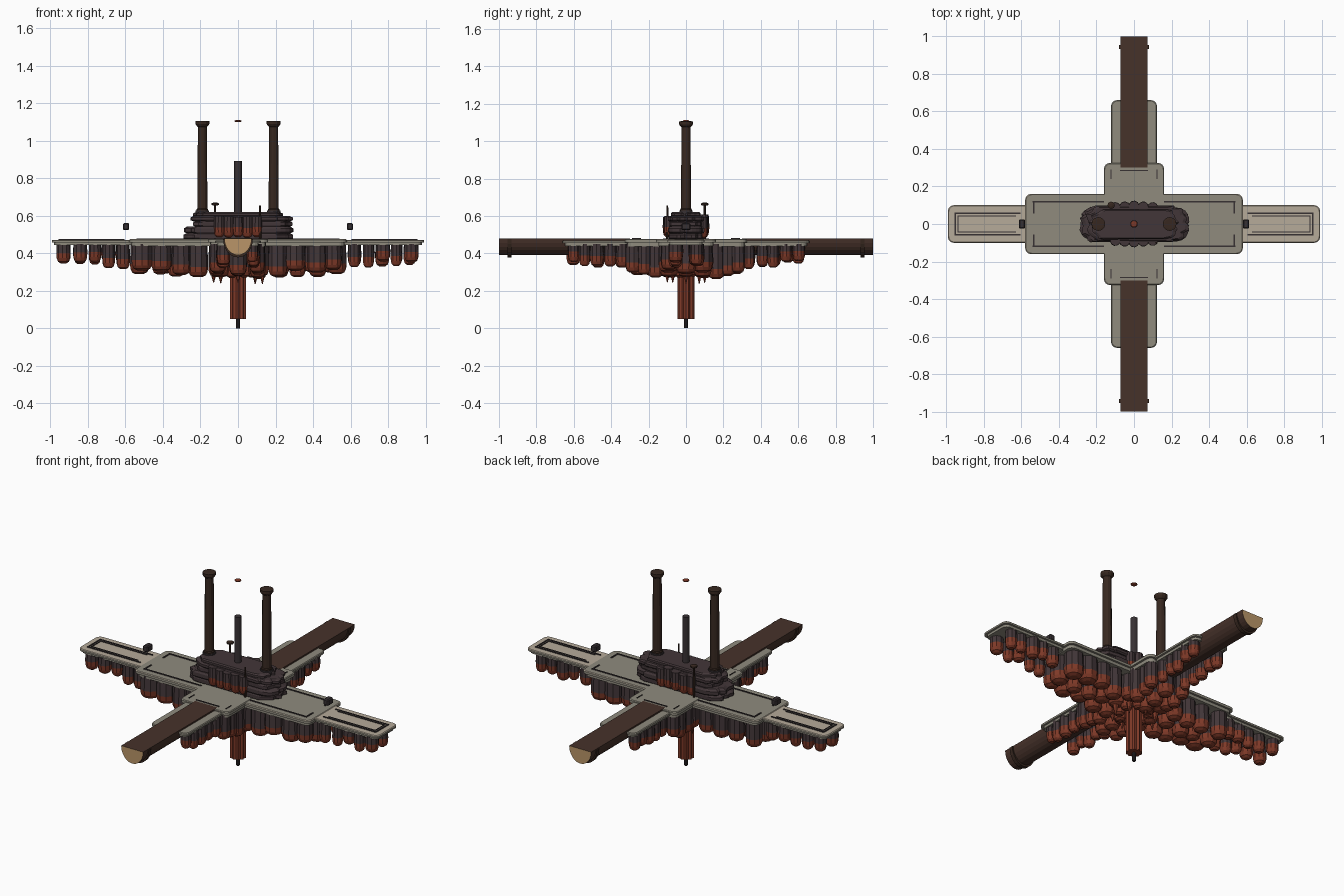
import bpy, bmesh, math, random
from mathutils import Vector

random.seed(7)
cube = bpy.data.objects.get("Cube")
if cube:
    bpy.data.objects.remove(cube)


def material(name, r, g, b):
    m = bpy.data.materials.new(name)
    m.use_nodes = True
    c = tuple((v / 255) ** 2.2 for v in (r, g, b)) + (1,)
    m.diffuse_color = c
    m.node_tree.nodes["Principled BSDF"].inputs["Base Color"].default_value = c
    return m


BEIGE = material("pale stone", 180, 169, 152)
GREY = material("grey stone", 142, 138, 125)
ROCK = material("dark rock", 68, 57, 59)
RUST = material("rust rock", 126, 60, 44)
BARK = material("bark brown", 72, 53, 46)
CUT = material("cut wood", 184, 148, 104)
POST = material("post brown", 58, 44, 37)
IRON = material("dark iron", 58, 52, 54)


def finish(bm, name, mats):
    bmesh.ops.recalc_face_normals(bm, faces=bm.faces[:])
    me = bpy.data.meshes.new(name)
    bm.to_mesh(me)
    bm.free()
    for m in mats:
        me.materials.append(m)
    ob = bpy.data.objects.new(name, me)
    bpy.context.collection.objects.link(ob)
    return ob


def loft(bm, rings):
    """Skin a list of equal-length point rings and close both ends."""
    vs = [[bm.verts.new(p) for p in ring] for ring in rings]
    n = len(vs[0])
    for a, b in zip(vs, vs[1:]):
        for i in range(n):
            j = (i + 1) % n
            bm.faces.new((a[i], a[j], b[j], b[i]))
    return bm.faces.new(vs[0]), bm.faces.new(vs[-1])


def circle(x, y, z, r, n=8, ry=None, turn=0.0):
    ry = ry or r
    return [Vector((x + r * math.cos(turn + math.tau * i / n),
                    y + ry * math.sin(turn + math.tau * i / n), z)) for i in range(n)]


def turned(name, x, y, profile, mat, n=10):
    bm = bmesh.new()
    loft(bm, [circle(x, y, z, r, n) for r, z in profile])
    return finish(bm, name, [mat])


def rounded(cx, cy, hx, hy, r, z, seg=4):
    pts = []
    for k, (sx, sy) in enumerate(((1, 1), (-1, 1), (-1, -1), (1, -1))):
        for i in range(seg + 1):
            a = math.pi / 2 * (k + i / seg)
            pts.append(Vector((cx + sx * (hx - r) + r * math.cos(a),
                               cy + sy * (hy - r) + r * math.sin(a), z)))
    return pts


def slab(name, cx, cy, hx, hy, bottom, top, rim, panel, border=0.035):
    """Rounded deck plate with an overhanging lip and an inset top panel."""
    bm = bmesh.new()
    lip = (bottom + top) / 2
    _, face = loft(bm, [rounded(cx, cy, hx - d, hy - d, 0.03, z) for d, z in
                        ((0.012, bottom), (0.012, lip), (0, lip), (0, top - 0.004), (0.004, top))])
    for f in bm.faces:
        f.material_index = 2
    face.material_index = 0
    bmesh.ops.inset_individual(bm, faces=[face], thickness=border)
    for f in bm.faces:
        f.normal_update()
        if f.calc_center_median().z > top - 0.003 and f is not face:
            f.material_index = 0
    face.material_index = 1
    return finish(bm, name, [rim, panel, GREY])


def boxes(name, items, mat):
    bm = bmesh.new()
    for x, y, z, sx, sy, sz in items:
        ret = bmesh.ops.create_cube(bm, size=1)
        for v in ret["verts"]:
            v.co = Vector((x + v.co.x * sx, y + v.co.y * sy, z + v.co.z * sz))
    return finish(bm, name, [mat])


# Cross-shaped deck
slab("central_deck", 0, 0, 0.58, 0.16, 0.44, 0.476, BEIGE, GREY, 0.04)
slab("cross_deck", 0, 0, 0.16, 0.325, 0.438, 0.478, GREY, GREY)
for s, side in ((1, "left"), (-1, "right")):
    slab(side + "_wing_deck", s * 0.77, 0, 0.222, 0.10, 0.445, 0.473, BEIGE, BEIGE, 0.03)
for s, side in ((1, "back"), (-1, "front")):
    slab(side + "_arm_deck", 0, s * 0.475, 0.122, 0.185, 0.44, 0.469, GREY, GREY)

# Dark seams on the deck
seams = []
for s in (-1, 1):
    for t in (-1, 1):
        seams += [(s * 0.78, t * 0.058, 0.474, 0.35, 0.008, 0.006),
                  (s * 0.785, t * 0.043, 0.474, 0.31, 0.004, 0.006),
                  (s * 0.35, t * 0.118, 0.477, 0.38, 0.008, 0.006),
                  (s * 0.535, t * 0.087, 0.477, 0.008, 0.062, 0.006),
                  (s * 0.122, t * 0.265, 0.479, 0.004, 0.05, 0.006)]
    seams += [(s * 0.952, 0, 0.474, 0.008, 0.12, 0.006),
              (s * 0.938, 0, 0.474, 0.004, 0.09, 0.006),
              (0, s * 0.285, 0.479, 0.15, 0.006, 0.006)]
boxes("deck_seams", seams, IRON)


# Half logs reaching out to the front and back
def half_round(y, r, depth, top):
    return [Vector((r * math.cos(a), y, top - depth * math.sin(a)))
            for a in (math.pi * i / 12 for i in range(13))]


for s, side in ((1, "back"), (-1, "front")):
    bm = bmesh.new()
    _, end = loft(bm, [half_round(s * y, 0.073, 0.088, 0.479) for y in (0.3, 1.0)])
    end.material_index = 1
    finish(bm, side + "_half_log", [BARK, CUT])
    bm = bmesh.new()
    loft(bm, [half_round(s * y, 0.079, 0.097, 0.476) for y in (0.932, 0.955)])
    finish(bm, side + "_log_band", [POST])


# Hanging stone columns with rusty domed tips
def column(bm, x, y, r, bottom, top=0.45, tip=0.055):
    start = len(bm.faces)
    turn = random.uniform(0, 1)
    rings = [(r * 0.94, top), (r, bottom + tip), (r * 0.95, bottom + tip * 0.5),
             (r * 0.78, bottom + tip * 0.17), (r * 0.42, bottom)]
    loft(bm, [circle(x, y, z, q, 10, turn=turn) for q, z in rings])
    bm.faces.ensure_lookup_table()
    for f in bm.faces[start:]:
        if f.calc_center_median().z < bottom + tip:
            f.material_index = 1


def jitter(v, a):
    return v + random.uniform(-a, a)


bm = bmesh.new()
for s in (-1, 1):
    for t in (-1, 1):
        for i in range(5):
            column(bm, s * jitter(0.615 + 0.077 * i, 0.008), t * jitter(0.055, 0.006),
                   jitter(0.035, 0.005), jitter(0.33 + 0.006 * i, 0.016))
        for i in range(5):
            column(bm, s * jitter(0.11 + 0.1 * i, 0.012), t * jitter(0.095, 0.008),
                   jitter(0.053, 0.007), jitter(0.285 + 0.004 * i, 0.018))
        for i in range(3):
            column(bm, s * jitter(0.105, 0.006), t * jitter(0.16 + 0.06 * i, 0.006),
                   jitter(0.042, 0.004), jitter(0.275 + 0.01 * i, 0.015))
        for i in range(5):
            column(bm, s * jitter(0.08, 0.004), t * jitter(0.34 + 0.066 * i, 0.006),
                   jitter(0.034, 0.004), jitter(0.325 + 0.006 * i, 0.014))
    for i in range(5):
        column(bm, s * jitter(0.12 + 0.1 * i, 0.01), 0, jitter(0.05, 0.006), jitter(0.285, 0.015))
    for i in range(3):
        column(bm, 0, s * jitter(0.1 + 0.08 * i, 0.006), 0.048, jitter(0.275, 0.015))
for i in range(8):
    a = math.tau * (i + 0.5) / 8
    column(bm, 0.085 * math.cos(a), 0.085 * math.sin(a), 0.036, jitter(0.285, 0.015))
finish(bm, "hanging_stones", [ROCK, RUST])

# Small spikes around the pillar
bm = bmesh.new()
for i in range(8):
    a = math.tau * i / 8
    x, y = 0.13 * math.cos(a), 0.10 * math.sin(a)
    loft(bm, [circle(x, y, 0.30, 0.018, 6), circle(x, y, jitter(0.24, 0.008), 0.002, 6)])
finish(bm, "spikes", [RUST])

# Fluted hanging pillar and its pin
bm = bmesh.new()
flutes = []
for z in (0.32, 0.05):
    ring = circle(0, 0, z, 0.046, 20)
    flutes.append([Vector((p.x * k, p.y * k, z)) for p, k in
                   ((p, 1 if i % 2 else 0.82) for i, p in enumerate(ring))])
loft(bm, flutes)
finish(bm, "hanging_pillar", [RUST])
turned("pillar_pin", 0, 0, [(0.01, 0.06), (0.01, 0.0)], IRON)

# Mound of stacked flat stones
bm = bmesh.new()
for hx, hy, z, h, shift in ((0.29, 0.092, 0.472, 0.038, 0), (0.295, 0.098, 0.505, 0.04, 0.004),
                            (0.265, 0.09, 0.54, 0.035, 0.02), (0.275, 0.095, 0.57, 0.03, 0.015),
                            (0.235, 0.08, 0.595, 0.025, 0)):
    base = rounded(0, 0, hx, hy, hy * 0.9, 0, 6)
    ragged = [random.uniform(0.93, 1.03) for _ in base]
    loft(bm, [[Vector((p.x * k * q + shift, p.y * k * q, z + h * u)) for p, k in zip(base, ragged)]
              for q, u in ((0.93, 0), (1, 0.25), (1, 0.72), (0.93, 1))])
finish(bm, "stone_mound", [ROCK])
bm = bmesh.new()
for s in (-1, 1):
    for i in range(5):
        column(bm, (i - 2) * 0.05, s * (0.096 - 0.004 * abs(i - 2)), 0.029,
               jitter(0.485, 0.004), jitter(0.60, 0.008), 0.052)
finish(bm, "mound_side_stones", [ROCK, RUST])

# Tall posts with collars
for s, side in ((1, "left"), (-1, "right")):
    turned(side + "_post", s * 0.19, 0,
           [(0.031, 0.58), (0.031, 0.635), (0.027, 0.64), (0.024, 1.075), (0.03, 1.08),
            (0.037, 1.09), (0.037, 1.105), (0.026, 1.107)], POST, 12)
    turned(side + "_post_foot", s * 0.19, 0, [(0.036, 0.6), (0.036, 0.628)], IRON, 12)
turned("centre_post", 0, 0, [(0.02, 0.58), (0.02, 0.892)], IRON, 12)
turned("floating_disc", 0, 0, [(0.012, 1.1), (0.018, 1.104), (0.018, 1.108), (0.012, 1.112)], RUST, 12)

# Thin rods beside the mound
turned("front_rod", 0.118, -0.1, [(0.007, 0.46), (0.005, 0.655)], POST, 8)
turned("back_rod", -0.122, 0.1, [(0.006, 0.46), (0.006, 0.655), (0.02, 0.658), (0.02, 0.667),
                                 (0.008, 0.672)], POST, 8)

# Small floating blocks over the wings
for s, side in ((1, "left"), (-1, "right")):
    ob = boxes(side + "_floating_block", [(s * 0.597, 0, 0.543, 0.034, 0.05, 0.038)], IRON)
    bevel = ob.modifiers.new("bevel", "BEVEL")
    bevel.width = 0.006
    bevel.segments = 1
